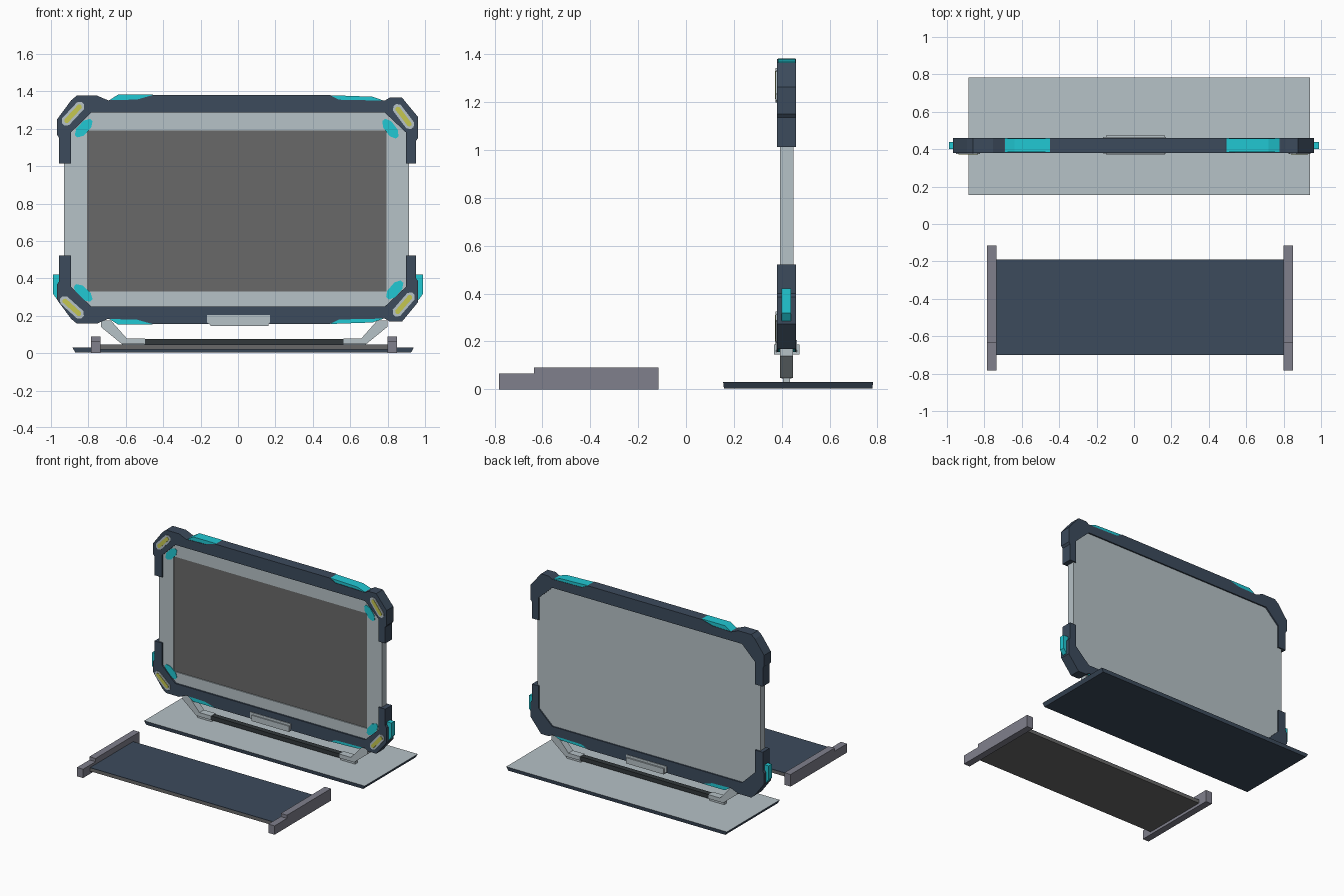
import bpy, bmesh, math
from mathutils import Vector

if "Cube" in bpy.data.objects:
    bpy.data.objects.remove(bpy.data.objects["Cube"])


def mat(name, r, g, b):
    m = bpy.data.materials.new(name)
    m.diffuse_color = (r, g, b, 1)
    m.use_nodes = True
    m.node_tree.nodes["Principled BSDF"].inputs["Base Color"].default_value = m.diffuse_color
    return m


SILVER = mat("pale grey", .468, .539, .571)
NAVY = mat("navy", .045, .070, .107)
CYAN = mat("cyan", .015, .578, .658)
GREY = mat("screen grey", .141, .141, .141)
YELLOW = mat("yellow", .56, .57, .08)
STEEL = mat("violet grey", .215, .215, .265)
DARK = mat("charcoal", .032, .040, .044)


def finish(name, bm, *mats):
    bmesh.ops.recalc_face_normals(bm, faces=bm.faces[:])
    me = bpy.data.meshes.new(name)
    bm.to_mesh(me)
    bm.free()
    for m in mats:
        me.materials.append(m)
    ob = bpy.data.objects.new(name, me)
    bpy.context.collection.objects.link(ob)
    return ob


def prism(name, pts, a, b, m, axis='Y'):
    """Extrude a profile: (x, z) points along y, or (y, z) points along x."""
    bm = bmesh.new()
    place = (lambda p, t: (p[0], t, p[1])) if axis == 'Y' else (lambda p, t: (t, p[0], p[1]))
    r1 = [bm.verts.new(place(p, a)) for p in pts]
    r2 = [bm.verts.new(place(p, b)) for p in pts]
    n = len(pts)
    bm.faces.new(r1)
    bm.faces.new(r2[::-1])
    for i in range(n):
        j = (i + 1) % n
        bm.faces.new((r1[i], r1[j], r2[j], r2[i]))
    return finish(name, bm, m)


def box(name, x0, x1, y0, y1, z0, z1, m):
    return prism(name, [(x0, z0), (x1, z0), (x1, z1), (x0, z1)], y0, y1, m)


def flip_x(pts, c):
    return [(2 * c - x, z) for x, z in pts]


def flip_z(pts, s=1.535):
    return [(x, s - z) for x, z in pts]


def lozenge(name, cx, cz, length, width, angle, cut, y0, y1, m):
    """Long plate with chamfered ends, turned by an angle in the front plane."""
    l, w = length / 2, width / 2
    raw = [(-l, -w * .35), (-l + cut, -w), (l - cut, -w), (l, -w * .35),
           (l, w * .35), (l - cut, w), (-l + cut, w), (-l, w * .35)]
    c, s = math.cos(angle), math.sin(angle)
    return prism(name, [(cx + x * c - z * s, cz + x * s + z * c) for x, z in raw], y0, y1, m)


MID = -.0075   # centre of the monitor
SC = .0325     # centre of the stand and keyboard

# Monitor body with chamfered corners
x0, x1, z0, z1, c = -.93, .915, .19, 1.335, .09
prism("monitor_back", [(x0, z0 + c), (x0 + c, z0), (x1 - c, z0), (x1, z0 + c),
                       (x1, z1 - c), (x1 - c, z1), (x0 + c, z1), (x0, z1 - c)], .402, .45, SILVER)
# Bezel in two mirrored halves around the recessed screen
half = [(MID, z1), (x0 + c, z1), (x0, z1 - c), (x0, z0 + c), (x0 + c, z0), (MID, z0),
        (MID, .33), (-.808, .33), (-.808, 1.19), (MID, 1.19)]
prism("bezel_left", half, .392, .402, SILVER)
prism("bezel_right", flip_x(half, MID), .392, .402, SILVER)
box("screen", -.808, .793, .399, .404, .33, 1.19, GREY)

# Armoured frame brackets, the bottom one is the mirrored top one
arm = [(-.957, 1.013), (-.957, 1.152), (-.968, 1.168), (-.968, 1.249), (-.892, 1.352), (-.862, 1.377),
       (-.754, 1.377), (-.695, 1.352), (-.54, 1.356), (-.455, 1.38),
       (.49, 1.38), (.54, 1.355), (.785, 1.35), (.81, 1.366), (.877, 1.366),
       (.963, 1.262), (.963, 1.15), (.952, 1.135), (.952, 1.013),
       (.898, 1.013), (.898, 1.18), (.785, 1.286), (-.785, 1.286), (-.893, 1.18), (-.893, 1.013)]
prism("top_bracket", arm, .38, .46, NAVY)
prism("bottom_bracket", flip_z(arm), .38, .46, NAVY)

# Cyan tabs set into the long edges
tab_l = [(-.70, 1.345), (-.64, 1.383), (-.45, 1.383), (-.54, 1.345)]
tab_r = [(.495, 1.379), (.72, 1.371), (.785, 1.348), (.54, 1.345)]
for side, pts in (("left", tab_l), ("right", tab_r)):
    prism("top_tab_" + side, pts, .384, .457, CYAN)
    prism("bottom_tab_" + side, flip_z(pts), .384, .457, CYAN)

# Cyan grips on the lower sides
grip = [(-.94, .42), (-.99, .42), (-.99, .318), (-.966, .285), (-.94, .285)]
prism("side_grip_left", grip, .40, .438, CYAN)
prism("side_grip_right", flip_x(grip, 0), .40, .438, CYAN)

# Corner plates with yellow strips, and cyan marks on the bezel
for tag, px, pz, ang, mx, mz in (
        ("top_left", -.882, 1.280, 47, -.825, 1.203),
        ("top_right", .885, 1.265, -53, .815, 1.200),
        ("bottom_left", -.888, .245, -42, -.828, .322),
        ("bottom_right", .886, .260, 49, .838, .338)):
    a = math.radians(ang)
    lozenge("corner_plate_" + tag, px, pz, .155, .052, a, .018, .375, .381, SILVER)
    lozenge("corner_strip_" + tag, px, pz, .125, .026, a, .008, .372, .376, YELLOW)
    lozenge("bezel_mark_" + tag, mx, mz, .118, .055, a, .03, .388, .393, CYAN)

# Clasp in the middle of the bottom edge, seen on both sides
prism("clasp_plate", [(-.165, .205), (.172, .205), (.172, .165), (.155, .147), (-.145, .147), (-.165, .165)],
      .376, .464, SILVER)
box("clasp_block", -.148, .163, .368, .475, .145, .188, SILVER)

# Stand legs and the rod between them
leg = [(-.733, .175), (-.68, .175), (-.594, .078), (-.498, .078), (-.498, .048), (-.62, .048), (-.733, .14)]
prism("leg_left", leg, .393, .447, SILVER)
prism("leg_right", flip_x(leg, SC), .393, .447, SILVER)
box("stand_rod", -.5, .565, .40, .44, .045, .075, DARK)
for tag, x in (("left", -.56), ("right", .625)):
    box("stand_foot_" + tag, x - .06, x + .06, .405, .435, .025, .05, SILVER)

# Stand base: pale top, navy tapered sides and underside
bm = bmesh.new()
bmesh.ops.create_cube(bm, size=1)
for v in bm.verts:
    k = .015 if v.co.z < 0 else 0
    v.co = Vector((.0275 + v.co.x * (1.825 - 2 * k), .4685 + v.co.y * (.627 - .5 * k),
                   .03 if v.co.z > 0 else .003))
bm.normal_update()
for f in bm.faces:
    f.material_index = 0 if f.normal.z > .5 else 1
finish("stand_base", bm, SILVER, NAVY)

# Keyboard: deck between two stepped rails
box("keyboard_deck", -.735, .80, -.70, -.19, .02, .043, GREY)
box("keyboard_surface", -.735, .80, -.70, -.19, .043, .047, NAVY)
rail = [(-.782, 0), (-.115, 0), (-.115, .09), (-.635, .09), (-.635, .066), (-.782, .066)]
prism("keyboard_rail_left", rail, -.785, -.734, STEEL, 'X')
prism("keyboard_rail_right", rail, .799, .85, STEEL, 'X')
